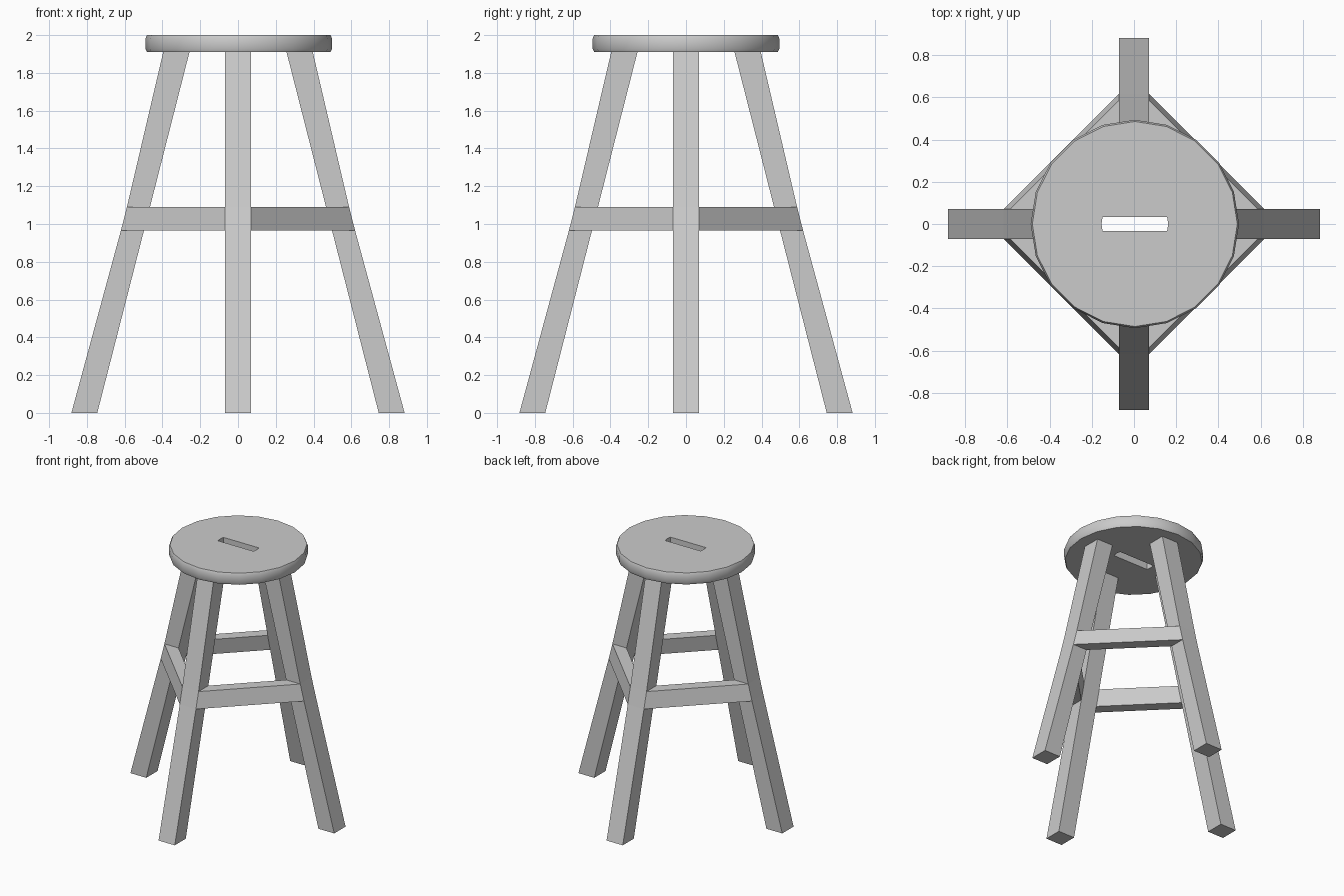
import bpy, bmesh, math

if "Cube" in bpy.data.objects:
    bpy.data.objects.remove(bpy.data.objects["Cube"])

SEAT_BOTTOM, SEAT_TOP = 1.91, 2.0
SEAT_X = 0.004


def loft(name, loops):
    """Closed solid skinned through matching vertex loops."""
    bm = bmesh.new()
    rings = [[bm.verts.new(p) for p in loop] for loop in loops]
    n = len(rings[0])
    for a, b in zip(rings, rings[1:]):
        for i in range(n):
            j = (i + 1) % n
            bm.faces.new((a[i], a[j], b[j], b[i]))
    bm.faces.new(rings[0])
    bm.faces.new(rings[-1])
    bmesh.ops.recalc_face_normals(bm, faces=bm.faces)
    mesh = bpy.data.meshes.new(name)
    bm.to_mesh(mesh)
    bm.free()
    obj = bpy.data.objects.new(name, mesh)
    bpy.context.collection.objects.link(obj)
    return obj


def circle(r, z, sides=20):
    return [(SEAT_X + r * math.cos(2 * math.pi * i / sides),
             r * math.sin(2 * math.pi * i / sides), z) for i in range(sides)]


# Round seat with a softened rim
seat = loft("seat", [circle(0.486, SEAT_BOTTOM), circle(0.494, 1.928),
                     circle(0.494, 1.982), circle(0.486, SEAT_TOP)])

# Hand slot cut through the seat
slot = [(0.158, 0), (0.153, 0.034), (-0.153, 0.034),
        (-0.158, 0), (-0.153, -0.034), (0.153, -0.034)]
cutter = loft("slot_cutter", [[(x + SEAT_X, y, z) for x, y in slot]
                              for z in (1.8, 2.1)])
cutter.hide_render = True
cut = seat.modifiers.new("slot", 'BOOLEAN')
cut.operation = 'DIFFERENCE'
cut.solver = 'EXACT'
cut.object = cutter
bpy.context.view_layer.objects.active = seat
seat.select_set(True)
bpy.ops.object.modifier_apply(modifier=cut.name)
bpy.data.objects.remove(cutter)
bpy.ops.object.shade_smooth_by_angle(angle=math.radians(30))

# Leg sections: height, inner edge, outer edge
W = 0.07
SECTIONS = [(0, 0.745, 0.882), (0.965, 0.498, 0.62),
            (1.09, 0.466, 0.588), (SEAT_BOTTOM, 0.257, 0.396)]

for k, side in enumerate(("right", "back", "left", "front")):
    # Splayed leg
    leg = loft(side + "_leg", [[(i, -W, z), (o, -W, z), (o, W, z), (i, W, z)]
                               for z, i, o in SECTIONS])
    # Stretcher running to the next leg, flush with the leg faces
    rung = loft(side + "_stretcher", [[(i, W, z), (o, W, z), (W, o, z), (W, i, z)]
                                      for z, i, o in SECTIONS[1:3]])
    for part in (leg, rung):
        part.rotation_euler.z = k * math.pi / 2
